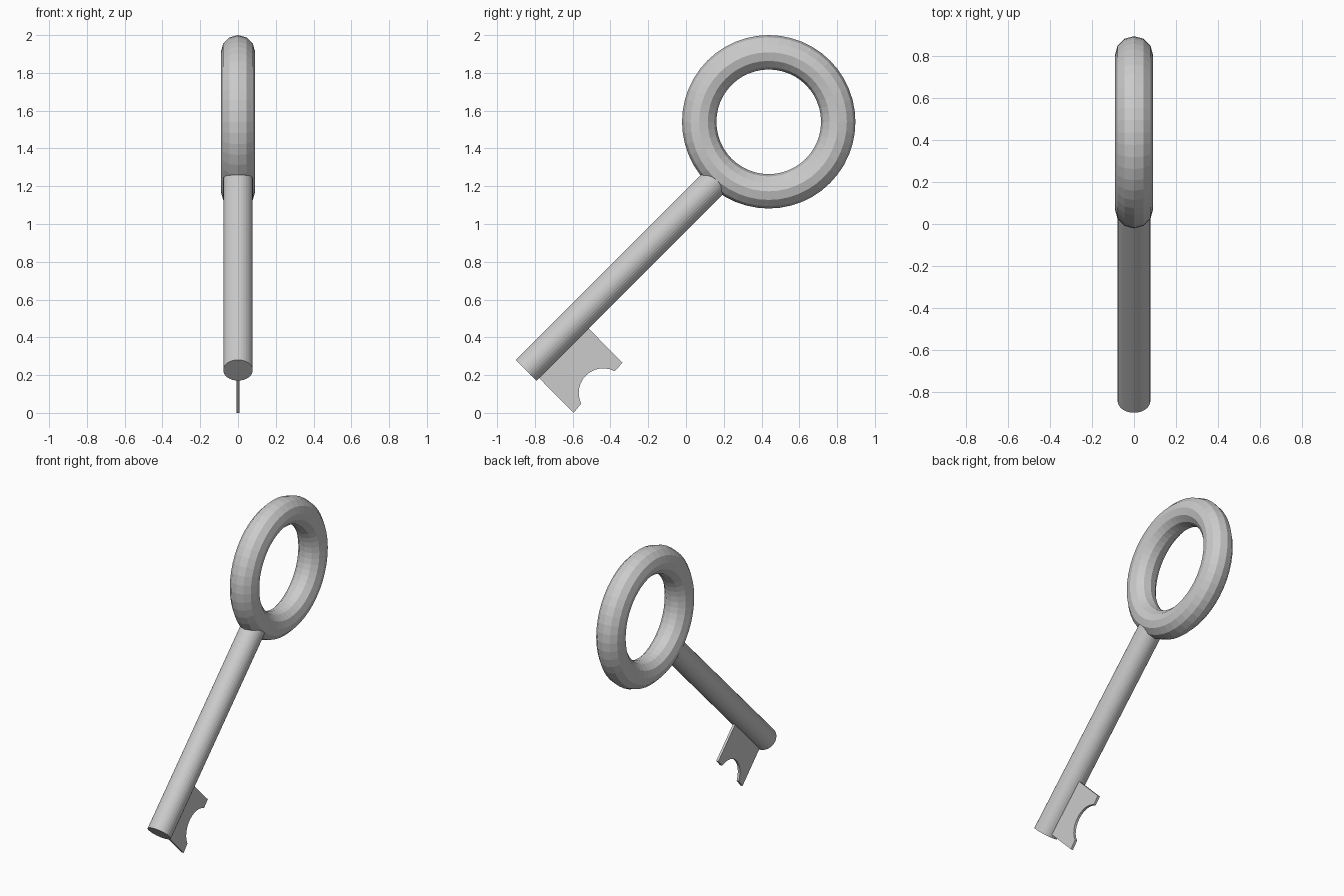
import bpy, bmesh, math
from mathutils import Vector

if "Cube" in bpy.data.objects:
    bpy.data.objects.remove(bpy.data.objects["Cube"])

# Ring-shaped handle
bpy.ops.mesh.primitive_torus_add(major_segments=48, minor_segments=12,
                                 major_radius=0.368, minor_radius=0.091,
                                 location=(0, 0.438, 1.541),
                                 rotation=(0, math.pi / 2, 0))
bpy.context.object.name = "ring_handle"

# Slanted shaft, its upper end buried in the ring
low, high = Vector((0, -0.846, 0.226)), Vector((0, 0.19, 1.262))
axis = high - low
bpy.ops.mesh.primitive_cylinder_add(vertices=32, radius=0.078, depth=axis.length,
                                    location=(low + high) / 2,
                                    rotation=axis.to_track_quat('Z', 'Y').to_euler())
bpy.context.object.name = "shaft"

# Thin bit with a round notch: outline in (y, z), extruded along x
outline = [(-0.81, 0.217), (-0.595, 0.0)]
for i in range(13):
    a = math.radians(206 - 144 * i / 12)
    outline.append((-0.438 + 0.13 * math.cos(a), 0.106 + 0.13 * math.sin(a)))
outline += [(-0.336, 0.266), (-0.551, 0.482)]

half = 0.008
bm = bmesh.new()
face = bm.faces.new([bm.verts.new((-half, y, z)) for y, z in outline])
ext = bmesh.ops.extrude_face_region(bm, geom=[face])
bmesh.ops.translate(bm, vec=(2 * half, 0, 0),
                    verts=[g for g in ext["geom"] if isinstance(g, bmesh.types.BMVert)])
bmesh.ops.recalc_face_normals(bm, faces=bm.faces)
mesh = bpy.data.meshes.new("bit")
bm.to_mesh(mesh)
bm.free()
bpy.context.collection.objects.link(bpy.data.objects.new("bit", mesh))
